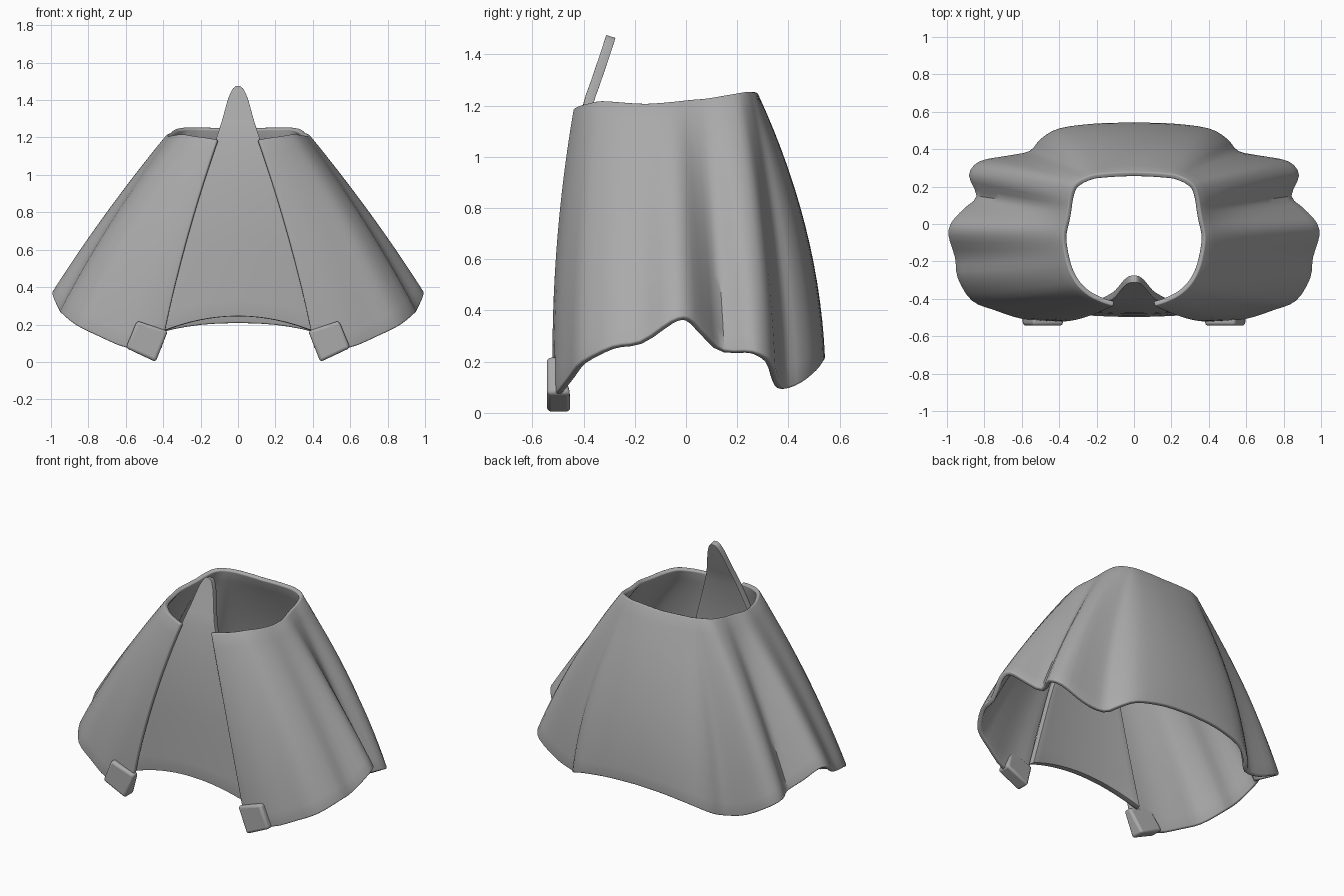
import bpy
import math
from mathutils import Vector

if "Cube" in bpy.data.objects:
    bpy.data.objects.remove(bpy.data.objects["Cube"])

cloth = bpy.data.materials.new("grey cloth")
cloth.diffuse_color = (0.4, 0.4, 0.4, 1)
cloth.use_nodes = True
cloth.node_tree.nodes["Principled BSDF"].inputs["Base Color"].default_value = cloth.diffuse_color


def finish(obj, bevel, angle=40):
    """Material, soft rim and smooth shading."""
    obj.data.materials.append(cloth)
    b = obj.modifiers.new("soft_rim", 'BEVEL')
    b.width, b.segments = bevel, 3
    b.limit_method, b.angle_limit = 'ANGLE', math.radians(50)
    bpy.ops.object.select_all(action='DESELECT')
    obj.select_set(True)
    bpy.context.view_layer.objects.active = obj
    bpy.ops.object.shade_smooth_by_angle(angle=math.radians(angle))


def new_object(name, verts, faces):
    mesh = bpy.data.meshes.new(name)
    mesh.from_pydata(verts, [], faces)
    obj = bpy.data.objects.new(name, mesh)
    bpy.context.collection.objects.link(obj)
    return obj


def sheet(name, columns, thickness):
    """Cloth sheet from columns of points running top to bottom."""
    n = len(columns[0])
    verts = [p for col in columns for p in col]
    faces = [(c * n + r, c * n + r + 1, (c + 1) * n + r + 1, (c + 1) * n + r)
             for c in range(len(columns) - 1) for r in range(n - 1)]
    obj = new_object(name, verts, faces)
    s = obj.modifiers.new("thickness", 'SOLIDIFY')
    s.thickness, s.offset = thickness, -1
    finish(obj, thickness * 0.3)
    return obj


def smooth_path(pts, steps):
    """Catmull-Rom curve through the points."""
    out = []
    for i in range(len(pts) - 1):
        p1, p2 = pts[i], pts[i + 1]
        p0 = pts[i - 1] if i else p1 * 2 - p2
        p3 = pts[i + 2] if i + 2 < len(pts) else p2 * 2 - p1
        for k in range(steps):
            t = k / steps
            out.append(0.5 * (2 * p1 + (p2 - p0) * t
                              + (2 * p0 - 5 * p1 + 4 * p2 - p3) * t * t
                              + (3 * p1 - p0 - 3 * p2 + p3) * t ** 3))
    return out + [pts[-1]]


# Skirt: waist x, y, z, then hem x, y, z, then outward bulge; front edge to centre back
skirt = [
    (.11, -.44, 1.19, .41, -.52, .07, .035),
    (.17, -.42, 1.20, .59, -.51, .075, .035),
    (.24, -.385, 1.21, .75, -.46, .14, .035),
    (.30, -.33, 1.22, .87, -.41, .20, .035),
    (.345, -.25, 1.215, .945, -.29, .26, .03),
    (.37, -.16, 1.21, .96, -.18, .28, .025),
    (.38, -.08, 1.215, .995, -.06, .36, .02),
    (.375, -.03, 1.22, .975, .015, .37, .02),
    (.365, .02, 1.225, .91, .085, .305, .015),
    (.355, .08, 1.23, .845, .15, .245, .02),
    (.345, .14, 1.24, .885, .26, .24, .035),
    (.325, .20, 1.25, .83, .335, .20, .05),
    (.29, .235, 1.255, .68, .365, .12, .05),
    (.25, .255, 1.255, .56, .39, .095, .05),
    (.21, .267, 1.255, .50, .455, .12, .055),
    (.16, .272, 1.255, .40, .512, .165, .055),
    (.08, .277, 1.253, .20, .538, .20, .055),
    (0, .279, 1.25, 0, .543, .21, .055),
]
waist = smooth_path([Vector(s[:3]) for s in skirt], 3)
hem = smooth_path([Vector(s[3:6]) for s in skirt], 3)
bulge = smooth_path([Vector((s[6], 0, 0)) for s in skirt], 3)
ROWS = 14
half = []
for a, b, g in zip(waist, hem, bulge):
    out = Vector((b.x, b.y, 0)).normalized() * g.x
    half.append([a.lerp(b, r / ROWS) + out * 4 * (r / ROWS) * (1 - r / ROWS)
                 for r in range(ROWS + 1)])
other = [[Vector((-p.x, p.y, p.z)) for p in col] for col in reversed(half[:-1])]
sheet("skirt", half + other, 0.028)

# Front panel: z, half width, y, hem arch drop; pointed tip to hem
panel = [Vector(p) for p in [
    (1.475, .012, -.312, 0), (1.455, .032, -.318, 0), (1.40, .055, -.336, 0),
    (1.30, .083, -.370, 0), (1.20, .115, -.403, 0), (1.0, .185, -.445, 0),
    (.75, .265, -.475, .01), (.50, .335, -.488, .03), (.245, .415, -.497, .085)]]
rows = smooth_path(panel, 3)
columns = []
for i in range(-8, 9):
    u = i / 8
    columns.append([Vector((w * u, y + .25 * max(0, w - .1) * .3 * u * u, z - d * u * u))
                    for z, w, y, d in rows])
sheet("front_panel", columns, 0.038)

# Hem tabs: slanted blocks clasping the front corners
outline = [(.375, .165), (.44, .0), (.60, .075), (.54, .22)]
for side, name in ((1, "right_hem_tab"), (-1, "left_hem_tab")):
    verts = [(side * x, y + (.02 if z > .1 and y > -.5 else 0) * -2, z)
             for y in (-.543, -.45) for x, z in outline]
    faces = [(0, 1, 2, 3), (7, 6, 5, 4)] + [
        (i, i + 4, (i + 1) % 4 + 4, (i + 1) % 4) for i in range(4)]
    if side < 0:
        faces = [f[::-1] for f in faces]
    finish(new_object(name, verts, faces), 0.016)
